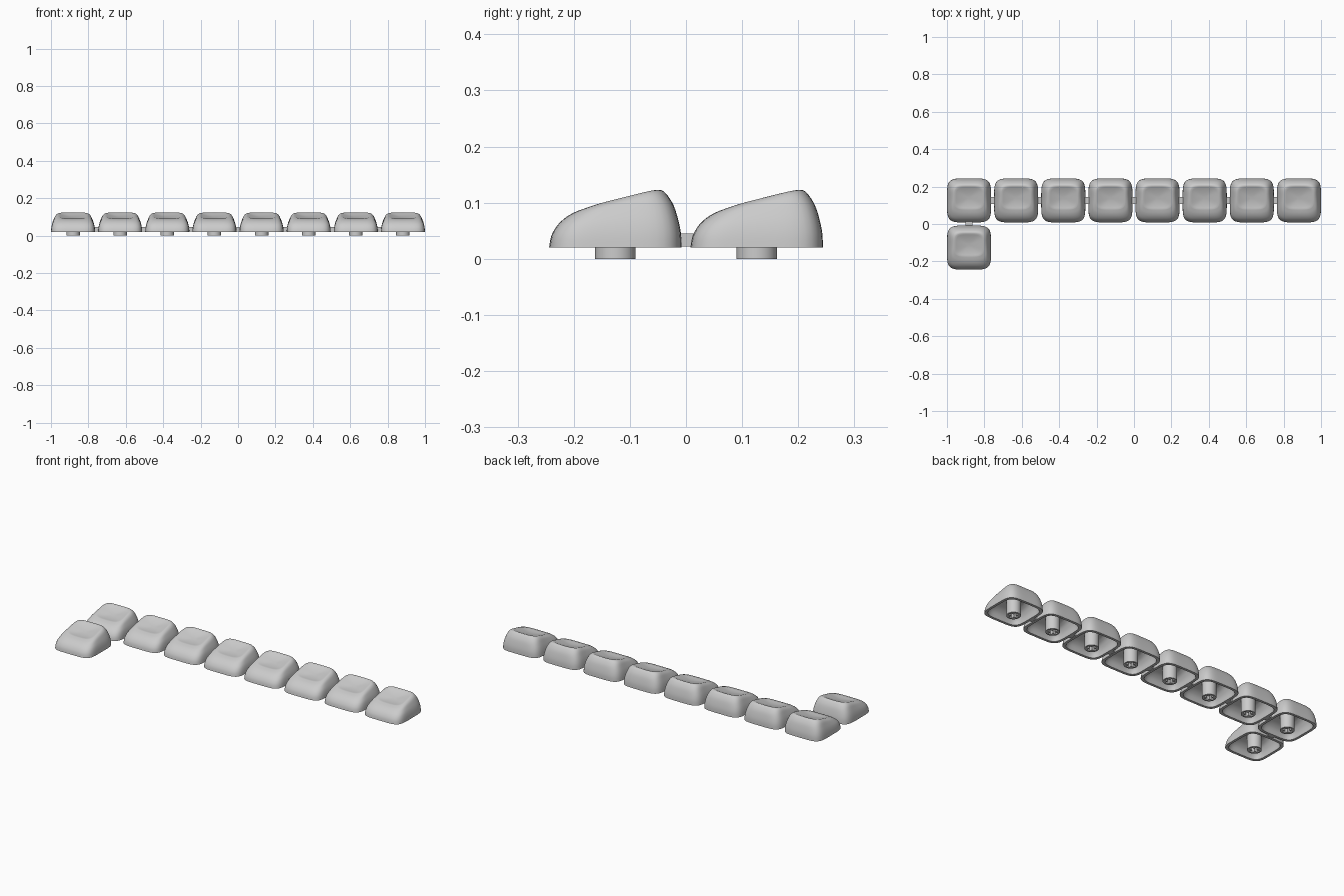
import bpy, bmesh, math

if "Cube" in bpy.data.objects:
    bpy.data.objects.remove(bpy.data.objects["Cube"], do_unlink=True)

SEG = 72
HALF_PITCH = 0.126
PITCH = HALF_PITCH * 2

grey = bpy.data.materials.new("plain grey plastic")
grey.use_nodes = True
grey.diffuse_color = (0.6, 0.6, 0.6, 1)
grey.node_tree.nodes["Principled BSDF"].inputs["Base Color"].default_value = (0.6, 0.6, 0.6, 1)


def smooth_levels(keys, steps):
    """Catmull-Rom curve through a list of level tuples."""
    out = []
    last = len(keys) - 1
    for i in range(last):
        a, b, c, d = keys[max(i - 1, 0)], keys[i], keys[i + 1], keys[min(i + 2, last)]
        for s in range(steps):
            t = s / steps
            out.append([q + 0.5 * t * (r - p + t * (2 * p - 5 * q + 4 * r - w + t * (3 * (q - r) + w - p)))
                        for p, q, r, w in zip(a, b, c, d)])
    return out + [list(keys[last])]


def ring(bm, level, scale=1.0, dish=0.0):
    """Rounded square ring; level = front y, front z, back y, back z, half width, squareness, scoop."""
    yf, zf, yb, zb, hx, n, scoop = level
    verts = []
    for i in range(SEG):
        a = math.tau * (i + 0.5) / SEG
        c, s = math.cos(a), math.sin(a)
        r = scale * (abs(c) ** n + abs(s) ** n) ** (-1 / n)
        u, v = c * r, s * r
        z = zf + (zb - zf) * (v + 1) / 2
        z -= scoop * max(0, 1 - u * u) + dish * (1 - scale * scale)
        verts.append(bm.verts.new((u * hx, (yf + yb) / 2 + v * (yb - yf) / 2, z)))
    return verts


def bridge(bm, lower, upper):
    for i in range(SEG):
        j = (i + 1) % SEG
        bm.faces.new((lower[i], lower[j], upper[j], upper[i]))


def finish(bm, name):
    bmesh.ops.recalc_face_normals(bm, faces=bm.faces)
    mesh = bpy.data.meshes.new(name)
    bm.to_mesh(mesh)
    bm.free()
    mesh.materials.append(grey)
    return mesh


def place(name, mesh, location, turn=0.0):
    obj = bpy.data.objects.new(name, mesh)
    obj.location = location
    obj.rotation_euler.z = turn
    bpy.context.collection.objects.link(obj)
    return obj


def cap_mesh():
    # Hollow sculpted cap: outer skirt, dished top, inner cavity
    outer = [(-.118, .02, .118, .02, .118, 5, 0),
             (-.114, .041, .117, .045, .116, 5, 0),
             (-.103, .06, .112, .07, .111, 5, 0),
             (-.088, .074, .104, .095, .103, 4.8, 0),
             (-.072, .084, .093, .114, .095, 4.6, .001),
             (-.058, .09, .084, .1235, .086, 4.4, .002),
             (-.047, .094, .076, .125, .078, 4.2, .003)]
    inner = [(-.104, .02, .104, .02, .104, 5, 0),
             (-.092, .046, .101, .052, .098, 5, 0),
             (-.07, .064, .088, .085, .082, 4.5, 0),
             (-.045, .073, .07, .099, .06, 4, 0)]
    bm = bmesh.new()
    shells = []
    for keys in (outer, inner):
        rings = [ring(bm, lv) for lv in smooth_levels(keys, 3)]
        for lower, upper in zip(rings, rings[1:]):
            bridge(bm, lower, upper)
        shells.append(rings)
    bridge(bm, shells[0][0], shells[1][0])
    edge = shells[0][-1]
    for k in range(7, 0, -1):
        nxt = ring(bm, outer[-1], k / 8, 0.009)
        bridge(bm, edge, nxt)
        edge = nxt
    bm.faces.new(edge)
    bm.faces.new(shells[1][-1])
    return finish(bm, "cap")


def stem_mesh():
    # Round post with a cross-shaped socket
    bm = bmesh.new()
    bmesh.ops.create_cone(bm, cap_ends=True, segments=48, radius1=.036, radius2=.036, depth=.09)
    bmesh.ops.translate(bm, verts=bm.verts, vec=(0, 0, .045))
    post = place("stem_blank", finish(bm, "stem_blank"), (0, 0, 0))

    bm = bmesh.new()
    w, l = .0085, .027
    corner = [(l, -w), (l, w), (w, w)]
    outline = []
    for q in range(4):
        c, s = round(math.cos(q * math.pi / 2)), round(math.sin(q * math.pi / 2))
        outline += [bm.verts.new((x * c - y * s, x * s + y * c, -.02)) for x, y in corner]
    face = bm.faces.new(outline)
    made = bmesh.ops.extrude_face_region(bm, geom=[face])["geom"]
    bmesh.ops.translate(bm, verts=[g for g in made if isinstance(g, bmesh.types.BMVert)], vec=(0, 0, .07))
    cutter = place("socket_cutter", finish(bm, "socket_cutter"), (0, 0, 0))
    cutter.hide_render = True

    cut = post.modifiers.new("socket", 'BOOLEAN')
    cut.operation = 'DIFFERENCE'
    cut.solver = 'EXACT'
    cut.object = cutter
    graph = bpy.context.evaluated_depsgraph_get()
    mesh = bpy.data.meshes.new_from_object(post.evaluated_get(graph))
    mesh.name = "stem"
    for helper in (post, cutter):
        bpy.data.objects.remove(helper, do_unlink=True)
    return mesh


def link_mesh():
    # Small bar joining neighbouring caps
    bm = bmesh.new()
    bmesh.ops.create_cube(bm, size=1)
    bmesh.ops.scale(bm, verts=bm.verts, vec=(.036, .036, .023))
    return finish(bm, "link")


cap, stem, link = cap_mesh(), stem_mesh(), link_mesh()

# Row of eight caps plus one in front of the right-hand end
spots = [(PITCH * (i - 3.5), HALF_PITCH) for i in range(8)]
spots.append((spots[0][0], -HALF_PITCH))
rounded = []
for n, (x, y) in enumerate(spots, 1):
    rounded.append(place(f"key_cap_{n}", cap, (x, y, 0)))
    rounded.append(place(f"key_stem_{n}", stem, (x, y, 0)))

# Joining bars
for i in range(7):
    place(f"row_link_{i + 1}", link, (PITCH * (i - 3), HALF_PITCH, .0335))
place("front_link", link, (spots[0][0], 0, .0335), math.pi / 2)

# Smooth shading with crisp edges
bpy.ops.object.select_all(action='DESELECT')
for obj in rounded[:2]:
    obj.select_set(True)
bpy.context.view_layer.objects.active = rounded[0]
bpy.ops.object.shade_smooth_by_angle(angle=math.radians(40))
